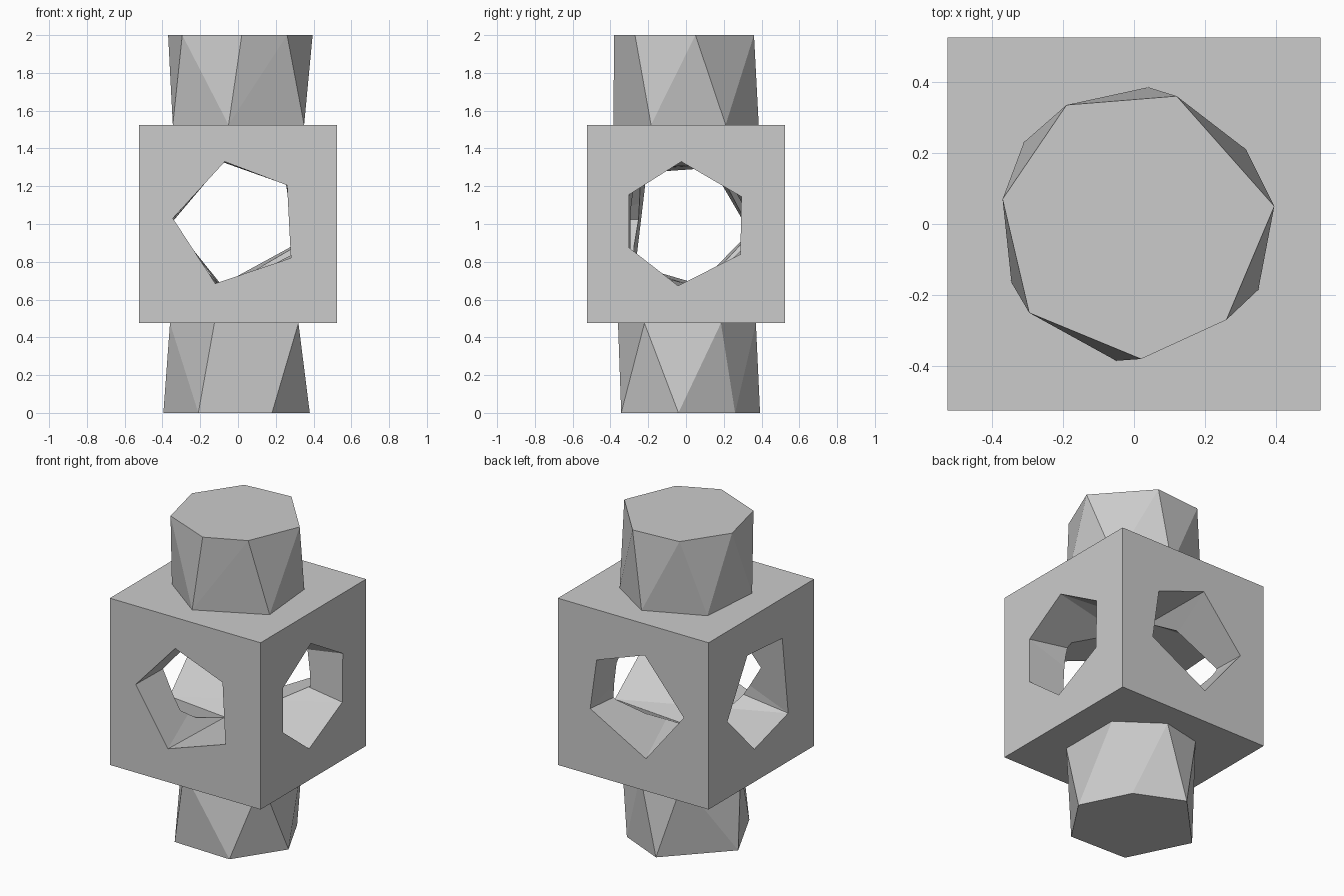
import bpy, bmesh

if "Cube" in bpy.data.objects:
    bpy.data.objects.remove(bpy.data.objects["Cube"])

HALF = 0.525          # half side of the block
MID = 1.0             # height of the block centre

grey = bpy.data.materials.new("plain_grey")
grey.diffuse_color = (0.6, 0.6, 0.6, 1)
grey.use_nodes = True
grey.node_tree.nodes["Principled BSDF"].inputs["Base Color"].default_value = grey.diffuse_color


def finish(name, bm):
    mesh = bpy.data.meshes.new(name)
    bmesh.ops.recalc_face_normals(bm, faces=bm.faces)
    bm.to_mesh(mesh)
    bm.free()
    mesh.materials.append(grey)
    ob = bpy.data.objects.new(name, mesh)
    bpy.context.collection.objects.link(ob)
    return ob


def hull(name, ring_a, ring_b, place, a, b):
    """Faceted skin between two unlike polygons at depths a and b."""
    bm = bmesh.new()
    for ring, depth in ((ring_a, a), (ring_b, b)):
        for p in ring:
            bm.verts.new(place(p[0], p[1], depth))
    bmesh.ops.convex_hull(bm, input=bm.verts)
    bmesh.ops.dissolve_limit(bm, angle_limit=0.005, verts=bm.verts, edges=bm.edges)
    return finish(name, bm)


def upright(u, v, d):
    return (u, v, d)


def along_y(u, v, d):
    return (u, d, v)


def along_x(u, v, d):
    return (d, u, v)


# Posts: six-sided where they meet the block
hull("top_post",
     [(.04, .385), (-.31, .23), (-.345, -.165), (-.05, -.385), (.35, -.185), (.315, .21)],
     [(-.19, .335), (.12, .36), (.395, .05), (.26, -.27), (.02, -.38), (-.295, -.25), (-.37, .07)],
     upright, MID + HALF, 2.0)
hull("bottom_post",
     [(.38, -.04), (.23, .26), (-.065, .392), (-.395, .045), (-.21, -.33), (.18, -.343)],
     [(-.125, -.36), (.32, -.22), (.32, .185), (.06, .37), (-.195, .314), (-.36, -.03)],
     upright, 0.0, MID - HALF)

# Block
bm = bmesh.new()
bmesh.ops.create_cube(bm, size=2 * HALF)
bmesh.ops.translate(bm, verts=bm.verts, vec=(0, 0, MID))
block = finish("block", bm)

# Two crossing tunnels cut through the block
E = HALF + 0.001
tunnels = [
    hull("front_back_tunnel",
         [(-.07, 1.33), (.26, 1.205), (.28, .82), (-.12, .685), (-.345, 1.03)],
         [(.255, 1.208), (-.08, 1.327), (-.352, 1.006), (-.088, .678), (.30, .89)],
         along_y, -E, E),
    hull("side_tunnel",
         [(-.208, 1.273), (-.267, .779), (.069, .681), (.337, .957), (.139, 1.297)],
         [(-.025, 1.33), (.293, 1.145), (.288, .84), (-.042, .673), (-.302, .875), (-.302, 1.155)],
         along_x, -E, E),
]
for cutter in tunnels:
    cutter.hide_render = True
    mod = block.modifiers.new("cut", 'BOOLEAN')
    mod.operation = 'DIFFERENCE'
    mod.solver = 'EXACT'
    mod.object = cutter

# Bake the cuts and drop the helpers
bpy.context.view_layer.update()
baked = bpy.data.meshes.new_from_object(block.evaluated_get(bpy.context.evaluated_depsgraph_get()))
block.modifiers.clear()
block.data = baked
for cutter in tunnels:
    bpy.data.objects.remove(cutter)
